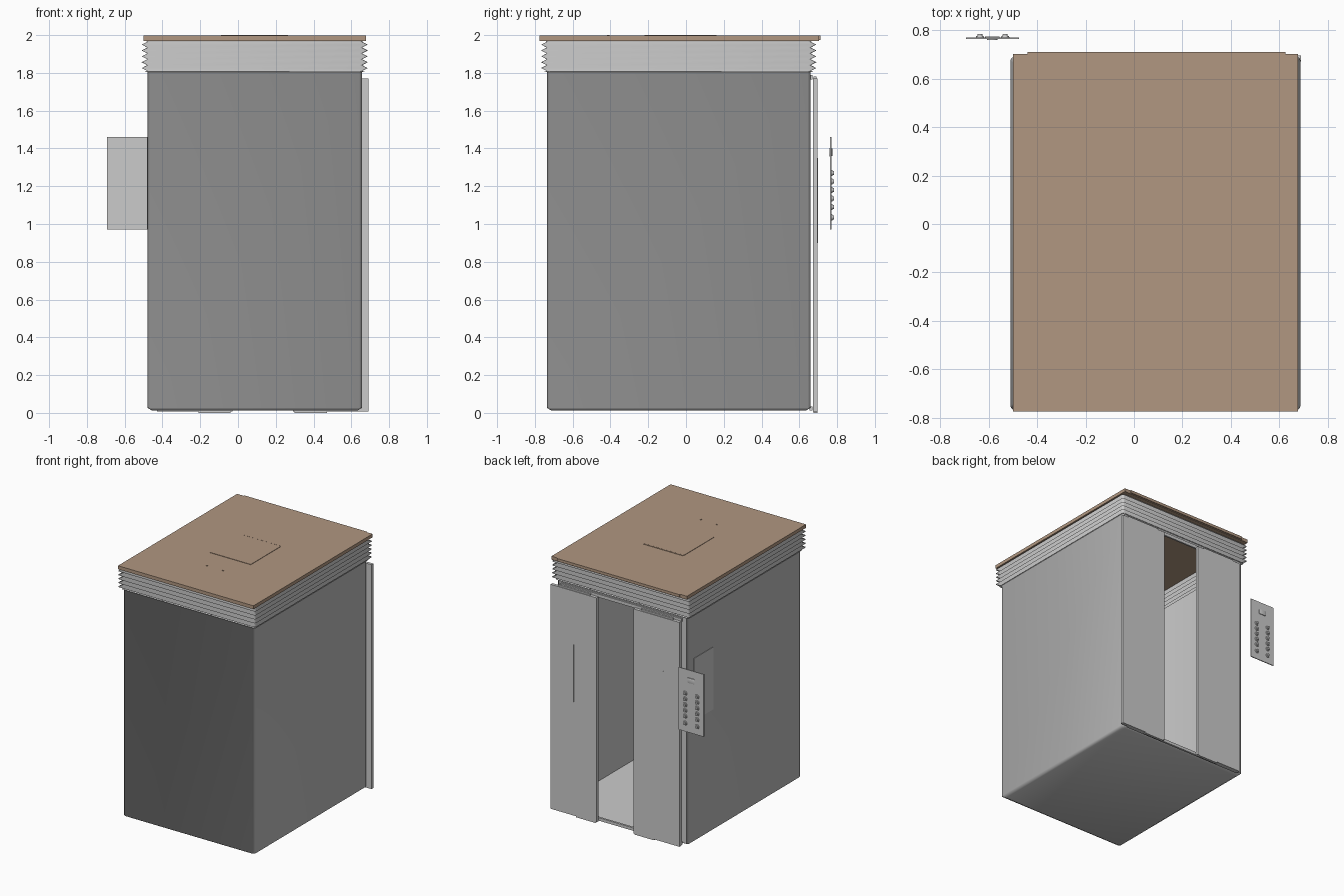
import bpy, bmesh, math

if "Cube" in bpy.data.objects:
    bpy.data.objects.remove(bpy.data.objects["Cube"])

X0, X1, Y0, Y1 = -0.48, 0.657, -0.737, 0.66   # cabin wall footprint


def material(name, colour):
    m = bpy.data.materials.new(name)
    m.diffuse_color = colour
    m.use_nodes = True
    m.node_tree.nodes["Principled BSDF"].inputs["Base Color"].default_value = m.diffuse_color
    return m


brown = material("ceiling_brown", (0.44, 0.31, 0.22, 1))


def finish(name, bm, mat=None, angle=None, inside=False):
    bmesh.ops.recalc_face_normals(bm, faces=bm.faces)
    if inside:
        bmesh.ops.reverse_faces(bm, faces=bm.faces)
    me = bpy.data.meshes.new(name)
    bm.to_mesh(me)
    bm.free()
    ob = bpy.data.objects.new(name, me)
    bpy.context.collection.objects.link(ob)
    if mat:
        me.materials.append(mat)
    if angle:
        bpy.ops.object.select_all(action='DESELECT')
        ob.select_set(True)
        bpy.context.view_layer.objects.active = ob
        bpy.ops.object.shade_smooth_by_angle(angle=math.radians(angle))
    return ob


def box(name, x, y, z, mat=None, bevel=0):
    bm = bmesh.new()
    bmesh.ops.create_cube(bm, size=1)
    for v in bm.verts:
        for i, (a, b) in enumerate((x, y, z)):
            v.co[i] = a + (b - a) * (v.co[i] + 0.5)
    if bevel:
        bmesh.ops.bevel(bm, geom=bm.edges[:], offset=bevel, segments=2,
                        profile=0.5, affect='EDGES')
    return finish(name, bm, mat, 35 if bevel else None)


SEG = 3


def ring(bm, grow, z, r=0.015):
    """Rounded rectangle of vertices, offset outward by grow."""
    verts = []
    corners = ((X1, Y1, 1, 1), (X0, Y1, -1, 1), (X0, Y0, -1, -1), (X1, Y0, 1, -1))
    for k, (cx, cy, sx, sy) in enumerate(corners):
        for i in range(SEG + 1):
            a = math.radians(90 * (k + i / SEG))
            verts.append(bm.verts.new((cx + sx * (grow - r) + r * math.cos(a),
                                       cy + sy * (grow - r) + r * math.sin(a), z)))
    return verts


def loft(name, levels, angle, floor=False, open_level=None, inside=False):
    """Stack rings; the rear face is left out at open_level."""
    bm = bmesh.new()
    rings = [ring(bm, g, z) for g, z in levels]
    if floor:
        bm.faces.new(rings[0])
    for k, (a, b) in enumerate(zip(rings, rings[1:])):
        n = len(a)
        for i in range(n):
            if k == open_level and i == SEG:
                continue
            bm.faces.new((a[i], a[(i + 1) % n], b[(i + 1) % n], b[i]))
    return finish(name, bm, None, angle, inside)


# Cabin: soft-shaded outer shell with chamfered foot and small top lip, plus lining
loft("cabin_shell", [(-0.025, 0.012), (0, 0.027), (0, 1.808), (0.004, 1.8105)],
     75, True, open_level=1)
loft("cabin_lining", [(-0.008, 0.03), (-0.008, 1.81)], 40, True, open_level=0, inside=True)

# Rear wall around the doorway
box("rear_wall_left", (X0 + 0.014, -0.25), (0.652, Y1), (0.027, 1.81))
box("rear_wall_right", (0.43, X1 - 0.014), (0.652, Y1), (0.027, 1.81))
box("rear_wall_top", (-0.25, 0.43), (0.652, Y1), (1.77, 1.81))

# Pleated bellows above the walls
pleats = 5
step = 0.155 / pleats
levels = [(0.012, 1.806), (0, 1.81)]
for i in range(pleats):
    z = 1.81 + i * step
    levels += [(0.03, z + step * 0.5), (0, z + step)]
loft("pleated_bellows", levels + [(0.01, 1.972)], 180)

# Ceiling slab, hatch and bolts
box("ceiling", (-0.5, 0.677), (-0.775, 0.703), (1.97, 1.997), brown)
box("ceiling_rear_trim", (-0.44, 0.625), (0.703, 0.711), (1.975, 1.997), brown)
box("ceiling_hatch", (-0.09, 0.265), (-0.22, 0.155), (1.99, 2.0), brown)
box("hatch_hinge", (-0.085, 0.26), (0.156, 0.162), (1.99, 2.0), brown)


def cylinder(name, loc, radius, depth, axis='Z', mat=None, tip=1.0):
    bpy.ops.mesh.primitive_cone_add(
        vertices=16, radius1=radius, radius2=radius * tip, depth=depth, location=loc,
        rotation=(-math.pi / 2 if axis == 'Y' else 0, 0, 0))
    ob = bpy.context.object
    ob.name = name
    if mat:
        ob.data.materials.append(mat)
    bpy.ops.object.shade_smooth_by_angle(angle=math.radians(35))


for i, x in enumerate((0.018, 0.16)):
    cylinder(f"ceiling_bolt_{i}", (x, -0.412, 1.996), 0.007, 0.008, mat=brown)

# Sliding doors with hangers, floor guides and slim handles
for side, x, gx, hx in (("right", 0.29, 0.3, 0.49), ("left", -0.43, -0.21, -0.29)):
    box(f"{side}_door", (x, x + 0.4), (0.672, 0.696), (0.008, 1.77))
    box(f"{side}_door_hanger", (x + 0.06, x + 0.34), (0.676, 0.69), (1.77, 1.782))
    box(f"{side}_door_guide", (gx, gx + 0.17), (0.676, 0.696), (0, 0.01))
    box(f"{side}_door_handle", (hx - 0.003, hx + 0.003), (0.69, 0.698), (0.9, 1.35))

# Door sill and header
box("door_sill", (-0.43, 0.62), (0.655, 0.671), (0.012, 0.035))
box("door_header", (-0.43, 0.62), (0.658, 0.671), (1.765, 1.79))

# Control panel floating beside the doors, and its backing on the cabin wall
box("control_panel", (-0.693, -0.475), (0.763, 0.77), (0.97, 1.46))
box("control_panel_backing", (-0.483, -0.47), (0.35, 0.59), (0.97, 1.46))
box("control_panel_display", (-0.615, -0.555), (0.766, 0.775), (1.36, 1.4), bevel=0.003)
cylinder("control_panel_rear_boss", (-0.585, 0.764, 1.38), 0.022, 0.008, 'Y')
for c, x in enumerate((-0.636, -0.532)):
    for r, z in enumerate((1.27, 1.225, 1.18, 1.135, 1.09, 1.035)):
        cylinder(f"button_{c}_{r}_collar", (x, 0.772, z), 0.018, 0.008, 'Y', tip=0.85)
        cylinder(f"button_{c}_{r}", (x, 0.777, z), 0.011, 0.014, 'Y', tip=0.9)
